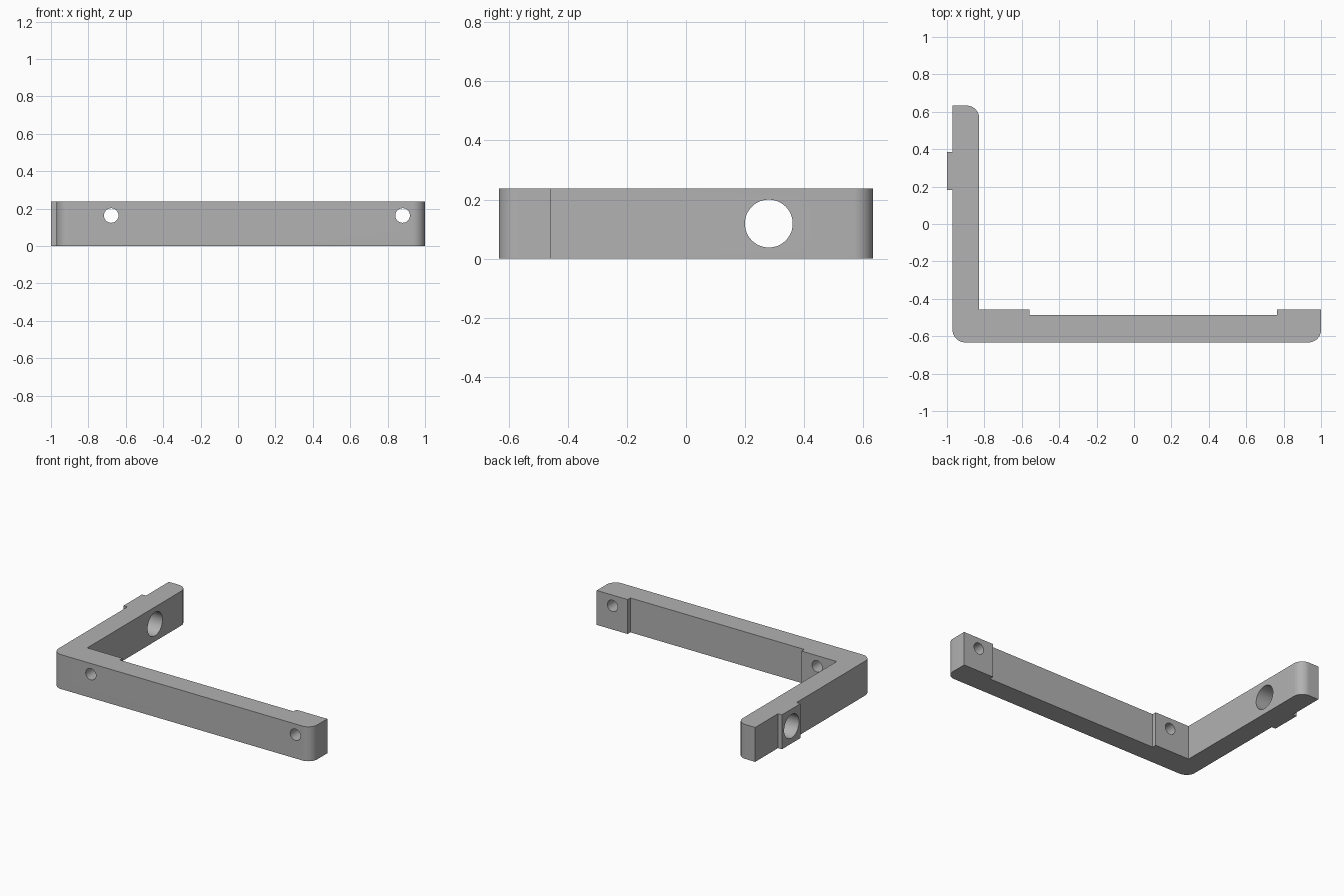
import bpy, bmesh, math
from mathutils import Vector

if "Cube" in bpy.data.objects:
    bpy.data.objects.remove(bpy.data.objects["Cube"], do_unlink=True)

HEIGHT = 0.237
RADIUS = 0.067

grey = bpy.data.materials.new("plain grey")
grey.use_nodes = True
colour = (0.445, 0.445, 0.445, 1)
grey.diffuse_color = colour
grey.node_tree.nodes["Principled BSDF"].inputs["Base Color"].default_value = colour


def rounded(corner, start, steps=12):
    """Quarter arc, counter-clockwise from the start angle, inside a convex corner."""
    mid = math.radians(start + 45)
    centre = Vector(corner) - RADIUS * Vector((round(math.cos(mid) * 1.4142),
                                               round(math.sin(mid) * 1.4142)))
    angles = [math.radians(start + 90 * i / steps) for i in range(steps + 1)]
    return [(centre.x + RADIUS * math.cos(a), centre.y + RADIUS * math.sin(a)) for a in angles]


# L-shaped bracket outline with raised mounting pads, counter-clockwise
outline = (
    rounded((-0.97, -0.633), 180)
    + rounded((1.0, -0.633), 270)
    + [(1.0, -0.457), (0.765, -0.457), (0.765, -0.487),
       (-0.56, -0.487), (-0.56, -0.457), (-0.828, -0.457)]
    + rounded((-0.828, 0.633), 0)
    + [(-0.97, 0.633), (-0.97, 0.385), (-1.0, 0.385), (-1.0, 0.182), (-0.97, 0.182)]
)
bm = bmesh.new()
face = bm.faces.new([bm.verts.new((x, y, 0)) for x, y in outline])
walls = bmesh.ops.extrude_face_region(bm, geom=[face])["geom"]
bmesh.ops.translate(bm, vec=(0, 0, HEIGHT),
                    verts=[v for v in walls if isinstance(v, bmesh.types.BMVert)])
bmesh.ops.recalc_face_normals(bm, faces=bm.faces)
mesh = bpy.data.meshes.new("corner_bracket")
bm.to_mesh(mesh)
bm.free()
mesh.materials.append(grey)
bracket = bpy.data.objects.new("corner_bracket", mesh)
bpy.context.collection.objects.link(bracket)


def drill(name, location, radius, rotation):
    """Cut a round through-hole with a hidden cylinder."""
    bpy.ops.mesh.primitive_cylinder_add(vertices=48, radius=radius, depth=0.5,
                                        location=location, rotation=rotation)
    cutter = bpy.context.object
    cutter.name = name
    cutter.data.materials.append(grey)
    mod = bracket.modifiers.new(name, 'BOOLEAN')
    mod.object = cutter
    mod.solver = 'EXACT'
    bpy.context.view_layer.objects.active = bracket
    bpy.ops.object.modifier_apply(modifier=name)
    bpy.data.objects.remove(cutter, do_unlink=True)


# Two screw holes in the long arm, one large hole in the short arm
quarter = math.pi / 2
for side, x in (("right", -0.678), ("left", 0.88)):
    drill(side + "_screw_hole", (x, -0.55, 0.163), 0.039, (quarter, 0, 0))
drill("large_hole", (-0.9, 0.28, 0.119), 0.081, (0, quarter, 0))

bpy.ops.object.select_all(action='DESELECT')
bracket.select_set(True)
bpy.context.view_layer.objects.active = bracket
bpy.ops.object.shade_smooth_by_angle(angle=math.radians(30))
